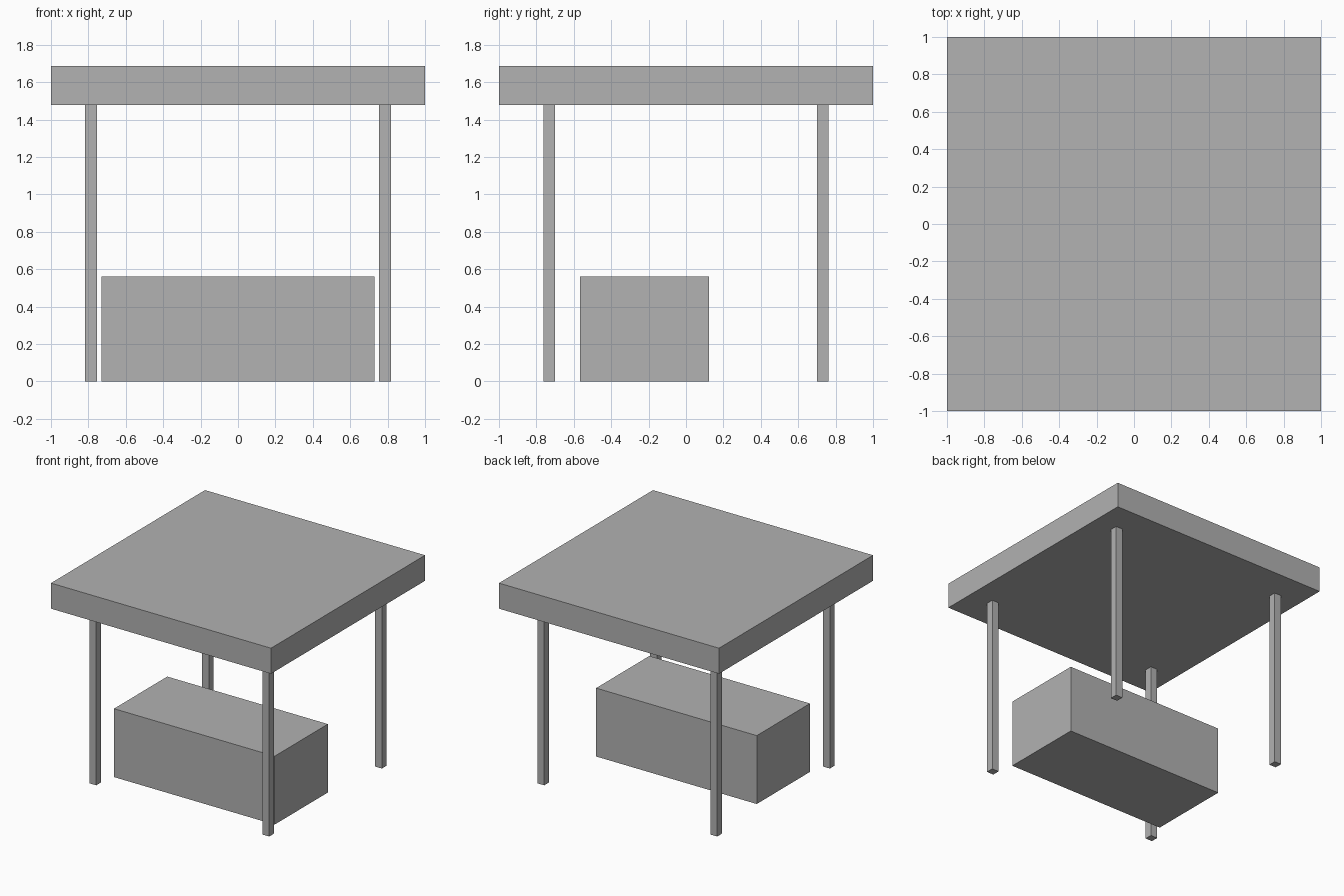
import bpy

cube = bpy.data.objects.get("Cube")
if cube:
    bpy.data.objects.remove(cube, do_unlink=True)

# Single plain grey finish
grey = bpy.data.materials.new("plain grey")
grey.use_nodes = True
colour = (0.445, 0.445, 0.445, 1)
grey.diffuse_color = colour
grey.node_tree.nodes["Principled BSDF"].inputs["Base Color"].default_value = colour


def box(name, low, high):
    """Add a box spanning two opposite corners."""
    centre = [(a + b) / 2 for a, b in zip(low, high)]
    bpy.ops.mesh.primitive_cube_add(size=1, location=centre)
    obj = bpy.context.object
    obj.name = obj.data.name = name
    obj.scale = [b - a for a, b in zip(low, high)]
    bpy.ops.object.transform_apply(location=False, rotation=False, scale=True)
    obj.data.materials.append(grey)
    return obj


ROOF_BOTTOM, ROOF_TOP = 1.477, 1.687
POST_X, POST_Y, POST_HALF = 0.786, 0.731, 0.031

# Flat roof slab
box("roof", (-1, -1, ROOF_BOTTOM), (1, 1, ROOF_TOP))

# Counter block, set towards the front
box("counter", (-0.73, -0.567, 0), (0.73, 0.124, 0.562))

# Four square posts
for side, sx in (("left", 1), ("right", -1)):
    for end, sy in (("front", -1), ("back", 1)):
        x, y = sx * POST_X, sy * POST_Y
        box(f"{end}_{side}_post",
            (x - POST_HALF, y - POST_HALF, 0),
            (x + POST_HALF, y + POST_HALF, ROOF_BOTTOM))
